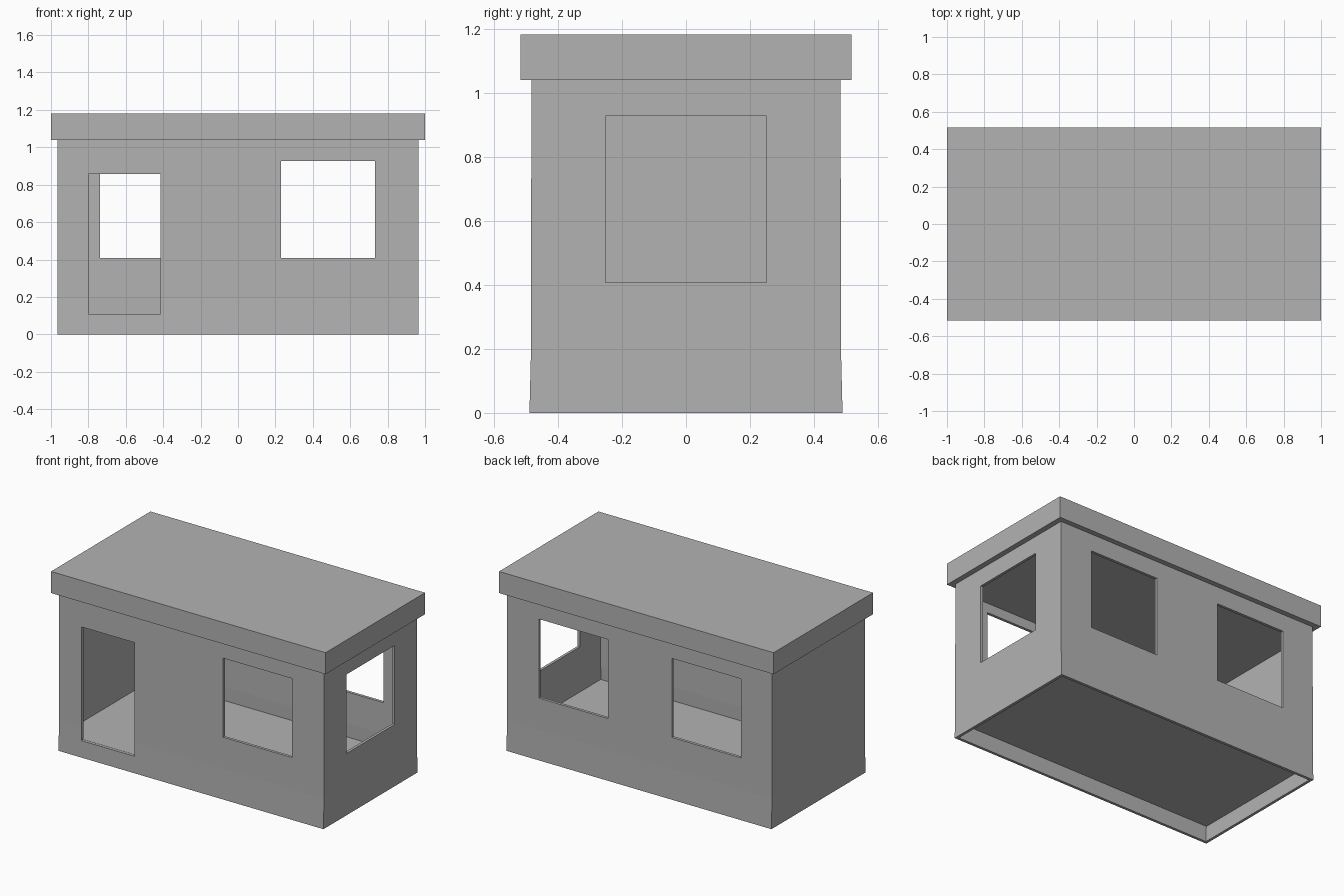
import bpy, bmesh

if "Cube" in bpy.data.objects:
    bpy.data.objects.remove(bpy.data.objects["Cube"])

grey = bpy.data.materials.new("plain_grey")
grey.diffuse_color = (0.45, 0.45, 0.45, 1)
grey.use_nodes = True
grey.node_tree.nodes["Principled BSDF"].inputs["Base Color"].default_value = grey.diffuse_color


def make_object(name, bm):
    bmesh.ops.recalc_face_normals(bm, faces=bm.faces)
    mesh = bpy.data.meshes.new(name)
    bm.to_mesh(mesh)
    bm.free()
    mesh.materials.append(grey)
    obj = bpy.data.objects.new(name, mesh)
    bpy.context.collection.objects.link(obj)
    return obj


def box(name, x0, x1, y0, y1, z0, z1):
    bm = bmesh.new()
    bmesh.ops.create_cube(bm, size=1)
    for v in bm.verts:
        v.co.x = x1 if v.co.x > 0 else x0
        v.co.y = y1 if v.co.y > 0 else y0
        v.co.z = z1 if v.co.z > 0 else z0
    return make_object(name, bm)


def rings(name, profile):
    """Closed rectangular tube from (half x, half y, z) rings."""
    bm = bmesh.new()
    loops = [[bm.verts.new((sx * x, sy * y, z))
              for sx, sy in ((-1, -1), (1, -1), (1, 1), (-1, 1))]
             for x, y, z in profile]
    for a, b in zip(loops, loops[1:] + loops[:1]):
        for i in range(4):
            j = (i + 1) % 4
            bm.faces.new((a[i], a[j], b[j], b[i]))
    return make_object(name, bm)


# Thin walls, slightly flared at the foot
walls = rings("walls", [(0.965, 0.489, 0), (0.965, 0.484, 0.2),
                        (0.965, 0.483, 1.04), (0.947, 0.465, 1.04),
                        (0.947, 0.465, 0.2), (0.947, 0.471, 0)])

# Openings: door, front window, two back windows, right window
openings = [
    (-0.80, -0.415, -0.6, -0.4, 0.11, 0.857),
    (0.23, 0.733, -0.6, -0.4, 0.407, 0.927),
    (0.23, 0.733, 0.4, 0.6, 0.407, 0.927),
    (-0.738, -0.235, 0.4, 0.6, 0.407, 0.927),
    (0.9, 1.1, -0.252, 0.252, 0.407, 0.927),
]
cutters = []
for n, dims in enumerate(openings):
    cutter = box(f"opening_cutter_{n}", *dims)
    cutter.hide_render = True
    cutters.append(cutter)
    mod = walls.modifiers.new("opening", 'BOOLEAN')
    mod.operation = 'DIFFERENCE'
    mod.solver = 'EXACT'
    mod.object = cutter

# Apply the cuts, then drop the cutters
bpy.context.view_layer.update()
graph = bpy.context.evaluated_depsgraph_get()
walls_mesh = bpy.data.meshes.new_from_object(walls.evaluated_get(graph))
walls.modifiers.clear()
walls.data = walls_mesh
for cutter in cutters:
    bpy.data.objects.remove(cutter)

# Raised floor, ceiling and overhanging flat roof
box("floor", -0.947, 0.947, -0.466, 0.466, 0.10, 0.11)
box("ceiling", -0.947, 0.947, -0.465, 0.465, 0.99, 1.04)
box("roof", -1, 1, -0.517, 0.517, 1.04, 1.182)
